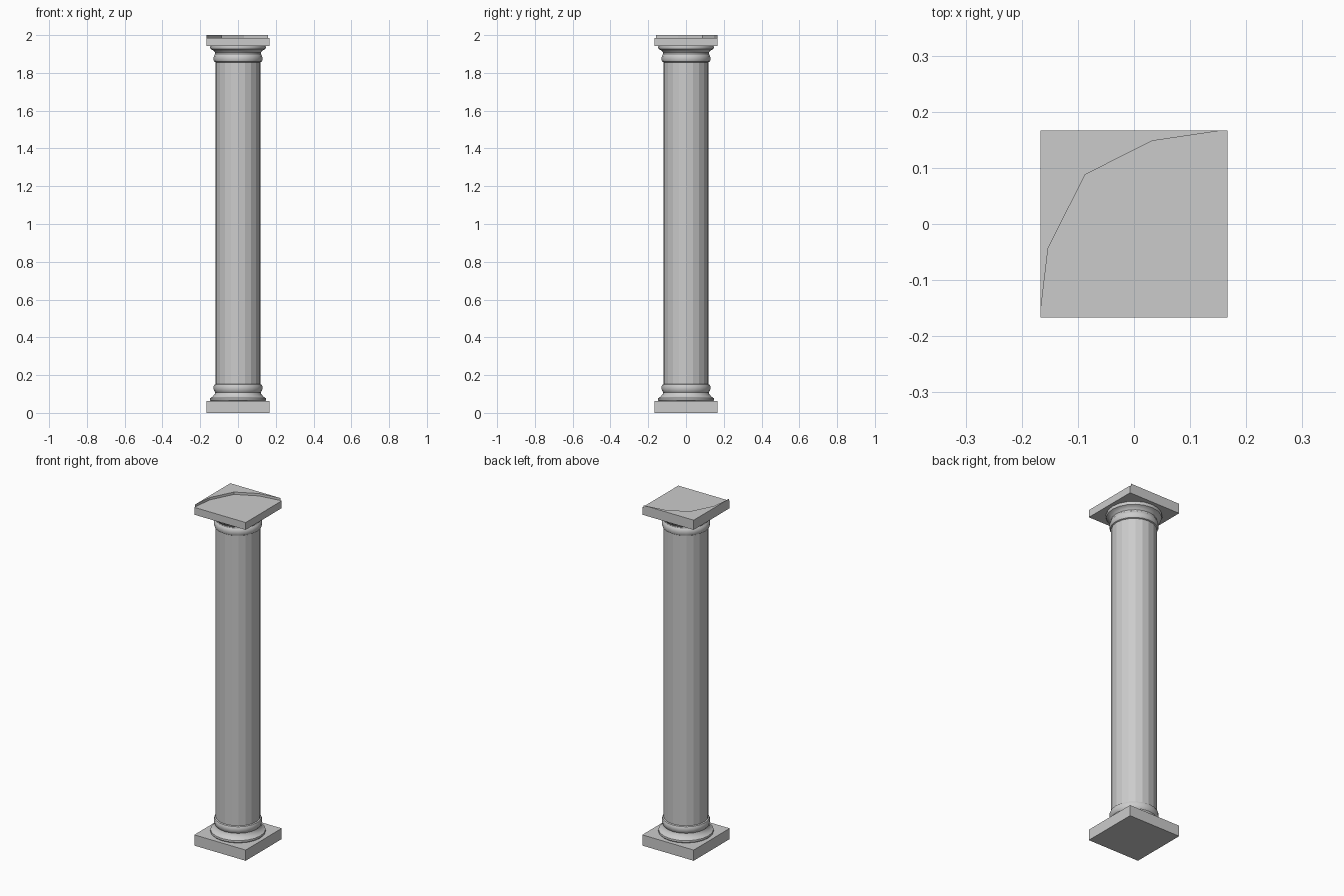
import bpy, bmesh, math

if "Cube" in bpy.data.objects:
    bpy.data.objects.remove(bpy.data.objects["Cube"])

SIDES = 20
W = 0.167


def make_object(name, bm, angle=35):
    bmesh.ops.recalc_face_normals(bm, faces=bm.faces)
    mesh = bpy.data.meshes.new(name)
    bm.to_mesh(mesh)
    bm.free()
    ob = bpy.data.objects.new(name, mesh)
    bpy.context.collection.objects.link(ob)
    if angle:
        bpy.ops.object.select_all(action='DESELECT')
        ob.select_set(True)
        bpy.context.view_layer.objects.active = ob
        bpy.ops.object.shade_smooth_by_angle(angle=math.radians(angle))
    return ob


def lathe(name, profile, angle=35):
    """Revolve (radius, height) points around z and cap both ends."""
    bm = bmesh.new()
    rings = []
    for r, z in profile:
        rings.append([bm.verts.new((r * math.cos(2 * math.pi * i / SIDES),
                                    r * math.sin(2 * math.pi * i / SIDES), z))
                      for i in range(SIDES)])
    for a, b in zip(rings, rings[1:]):
        for i in range(SIDES):
            j = (i + 1) % SIDES
            bm.faces.new((a[i], a[j], b[j], b[i]))
    bm.faces.new(rings[0])
    bm.faces.new(rings[-1])
    return make_object(name, bm, angle)


def prism(name, outline, z0, z1):
    """Extrude a flat outline from z0 to z1."""
    bm = bmesh.new()
    low = [bm.verts.new((x, y, z0)) for x, y in outline]
    high = [bm.verts.new((x, y, z1)) for x, y in outline]
    bm.faces.new(low)
    bm.faces.new(high)
    for i in range(len(low)):
        j = (i + 1) % len(low)
        bm.faces.new((low[i], low[j], high[j], high[i]))
    return make_object(name, bm, 0)


square = [(-W, -W), (W, -W), (W, W), (-W, W)]

# Square slabs at the foot and the head
prism("plinth", square, 0, 0.063)
prism("abacus", square, 1.943, 1.986)

# Unbroken back corner of the head slab, above the chipped surface
prism("abacus_raised_corner",
      [(-W, W), (-W, -0.16), (-0.153, -0.043), (-0.087, 0.088),
       (0.032, 0.148), (0.16, W)], 1.986, 2.0)

# Faceted shaft
lathe("shaft", [(0.119, 0.14), (0.119, 1.87)], 0)

# Moulded base and capital rings
lathe("base_moulding", [
    (0.142, 0.06), (0.148, 0.068), (0.147, 0.078), (0.140, 0.082),
    (0.131, 0.090), (0.123, 0.101), (0.121, 0.109), (0.126, 0.116),
    (0.129, 0.127), (0.129, 0.140), (0.125, 0.149), (0.118, 0.153)])
lathe("capital_moulding", [
    (0.118, 1.855), (0.125, 1.859), (0.129, 1.868), (0.129, 1.882),
    (0.126, 1.892), (0.121, 1.899), (0.121, 1.907), (0.127, 1.914),
    (0.134, 1.921), (0.145, 1.926), (0.148, 1.935), (0.146, 1.945)])
